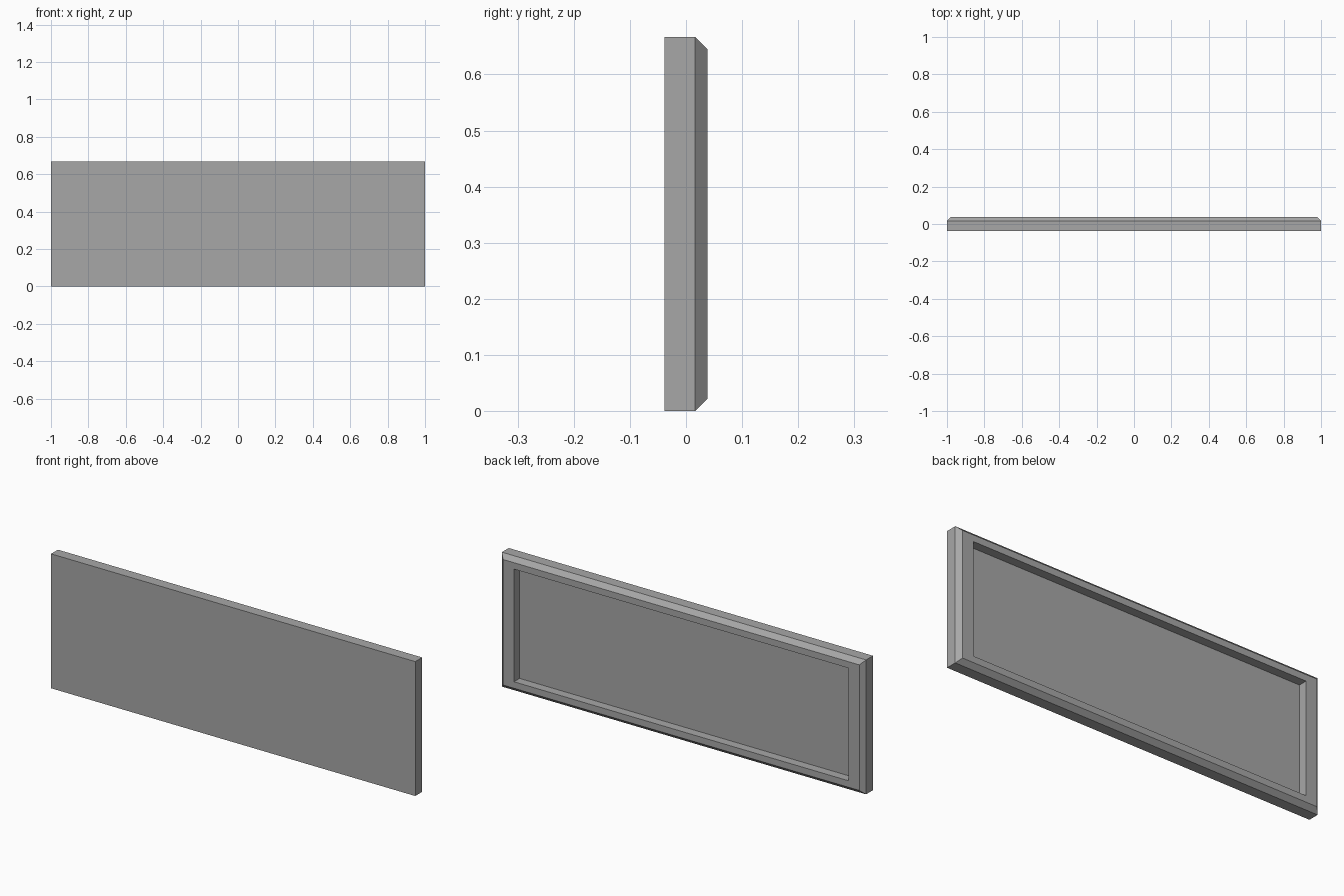
import bpy, bmesh

if "Cube" in bpy.data.objects:
    bpy.data.objects.remove(bpy.data.objects["Cube"])

HALF_W, HEIGHT = 1.0, 0.667

grey = bpy.data.materials.new("plain_grey")
grey.diffuse_color = (0.39, 0.39, 0.39, 1)
grey.use_nodes = True
grey.node_tree.nodes["Principled BSDF"].inputs["Base Color"].default_value = grey.diffuse_color

# Rectangular loops from front to back: (y, inset in x, inset in z)
loops = [
    (-0.038, 0.0, 0.0),      # front face
    (0.016, 0.0, 0.0),       # start of chamfer
    (0.038, 0.022, 0.022),   # back rim, outer edge
    (0.038, 0.082, 0.054),   # back rim, inner edge
    (-0.006, 0.082, 0.054),  # recess floor
]

bm = bmesh.new()
rings = []
for y, ix, iz in loops:
    x, lo, hi = HALF_W - ix, iz, HEIGHT - iz
    rings.append([bm.verts.new(p) for p in
                  ((-x, y, lo), (x, y, lo), (x, y, hi), (-x, y, hi))])

# Bridge neighbouring loops, then cap the front and the recess floor
for a, b in zip(rings, rings[1:]):
    for i in range(4):
        j = (i + 1) % 4
        bm.faces.new((a[i], a[j], b[j], b[i]))
bm.faces.new(rings[0])
bm.faces.new(rings[-1])
bmesh.ops.recalc_face_normals(bm, faces=bm.faces)

mesh = bpy.data.meshes.new("recessed_panel")
bm.to_mesh(mesh)
bm.free()
mesh.materials.append(grey)
panel = bpy.data.objects.new("recessed_panel", mesh)
bpy.context.collection.objects.link(panel)
